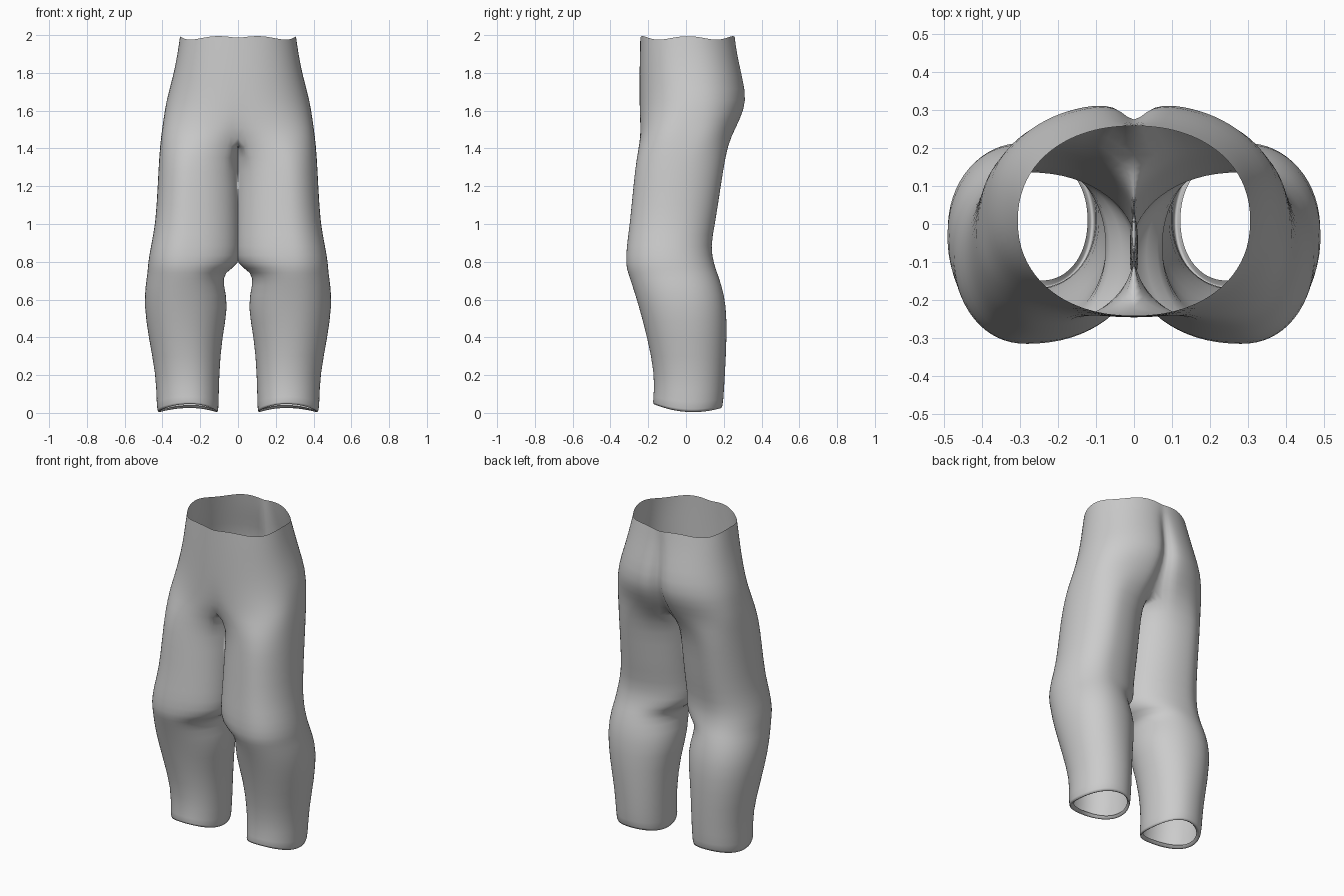
import bpy, bmesh, math

default_cube = bpy.data.objects.get("Cube")
if default_cube:
    bpy.data.objects.remove(default_cube, do_unlink=True)

OUTER = 25      # points on the outer arc shared by leg and hips
INNER = 9       # points on the inner thigh
GAP = math.radians(45)

# Leg sections from turned-in hem to thigh:
# height, inner x, outer x, front y, back y, hem rise
LEG = [
    (0.02, 0.122, 0.405, -0.15, 0.17, 0.03),
    (-0.008, 0.106, 0.425, -0.178, 0.19, 0.035),
    (0.04, 0.102, 0.432, -0.174, 0.198, 0.022),
    (0.2, 0.1, 0.434, -0.165, 0.207, 0),
    (0.4, 0.085, 0.475, -0.206, 0.217, 0),
    (0.57, 0.048, 0.498, -0.252, 0.215, 0),
    (0.68, 0.078, 0.49, -0.287, 0.188, 0),
    (0.745, 0.075, 0.479, -0.309, 0.165, 0),
    (0.785, -0.012, 0.478, -0.32, 0.15, 0),
    (0.88, -0.012, 0.463, -0.316, 0.13, 0),
    (1.0, -0.012, 0.437, -0.298, 0.155, 0),
    (1.2, -0.012, 0.426, -0.28, 0.185, 0),
    (1.36, -0.01, 0.418, -0.262, 0.21, 0),
]

# Hip sections from crotch to waist:
# height, outer x, front y, back y, seat crease, fly dip, roundness
HIPS = [
    (1.47, 0.408, -0.248, 0.248, 0.07, 0.025, 0.68),
    (1.55, 0.396, -0.246, 0.29, 0.07, 0.005, 0.8),
    (1.65, 0.382, -0.247, 0.333, 0.065, 0, 0.9),
    (1.78, 0.345, -0.246, 0.306, 0.045, 0, 0.9),
    (1.9, 0.321, -0.244, 0.276, 0.02, 0, 0.9),
    (1.985, 0.308, -0.242, 0.259, 0, 0, 0.92),
]


def power(value, exponent):
    return math.copysign(abs(value) ** exponent, value)


def leg_ring(z, inner, outer, front, back, rise):
    """Closed section of one leg, starting at the front of the inner thigh."""
    mid_x, mid_y = 0.6 * outer, (front + back) / 2
    start, sweep = GAP - math.pi, 2 * (math.pi - GAP)
    angles = [start + sweep * i / (OUTER - 1) for i in range(OUTER)]
    angles += [math.pi - GAP + 2 * GAP * (i + 1) / (INNER + 1) for i in range(INNER)]
    ring = []
    for a in angles:
        c, s = power(math.cos(a), 0.95), power(math.sin(a), 0.95)
        reach = outer - mid_x if c > 0 else mid_x - inner
        y = mid_y + s * (back - front) / 2
        ring.append((mid_x + c * reach, y, z + rise * (s * s - s / 3)))
    return ring


def hip_arc(z, outer, front, back, crease, dip, roundness, wave=0.0):
    """Open half section of the hips, from front centre round to back centre."""
    mid_y = (front + back) / 2
    arc = []
    for i in range(OUTER):
        u = 2 * i / (OUTER - 1) - 1
        a = math.pi / 4 * (u + math.sin(u * math.pi / 2))
        c, s = power(math.cos(a), roundness), power(math.sin(a), roundness)
        y = mid_y + s * (back - front) / 2
        x = 0 if i in (0, OUTER - 1) else c * outer
        y += -crease * math.exp(-x / 0.03) if s > 0 else dip * math.exp(-x / 0.06)
        arc.append((x, y, z + wave * math.cos(5 * a)))
    return arc


def crotch_bridge(arc):
    """Saddle between the legs, running from back centre to front centre."""
    front, back = arc[0], arc[-1]
    points = []
    for i in range(INNER):
        t = (i + 1) / (INNER + 1)
        y = back[1] + (front[1] - back[1]) * t
        points.append((0, y, front[2] - 0.05 * math.sin(math.pi * t)))
    return points


def join(bm, low, high, closed):
    count = len(low) if closed else OUTER - 1
    for i in range(count):
        j = (i + 1) % len(low)
        bm.faces.new((low[i], low[j], high[j], high[i]))


bm = bmesh.new()


def add(points):
    return [bm.verts.new(p) for p in points]


# Leg loft, closed at the top by the crotch section
rings = [add(leg_ring(*row)) for row in LEG]
first_arc = hip_arc(*HIPS[0])
rings.append(add(first_arc + crotch_bridge(first_arc)))
for low, high in zip(rings, rings[1:]):
    join(bm, low, high, True)

# Hips up to the slightly wavy waist edge
previous = rings[-1]
for row in HIPS[1:]:
    current = add(hip_arc(*row, 0.01 if row is HIPS[-1] else 0))
    join(bm, previous, current, False)
    previous = current

mesh = bpy.data.meshes.new("trousers")
bm.to_mesh(mesh)
bm.free()
trousers = bpy.data.objects.new("trousers", mesh)
bpy.context.collection.objects.link(trousers)

# Plain grey cloth
cloth = bpy.data.materials.new("grey_cloth")
cloth.use_nodes = True
grey = (0.6, 0.6, 0.6, 1)
cloth.diffuse_color = grey
cloth.node_tree.nodes["Principled BSDF"].inputs["Base Color"].default_value = grey
mesh.materials.append(cloth)

# Mirror the half, then smooth the surface
mirror = trousers.modifiers.new("Mirror", 'MIRROR')
mirror.use_clip = True
mirror.merge_threshold = 0.001
smooth = trousers.modifiers.new("Smooth", 'SUBSURF')
smooth.levels = smooth.render_levels = 1
for polygon in mesh.polygons:
    polygon.use_smooth = True
